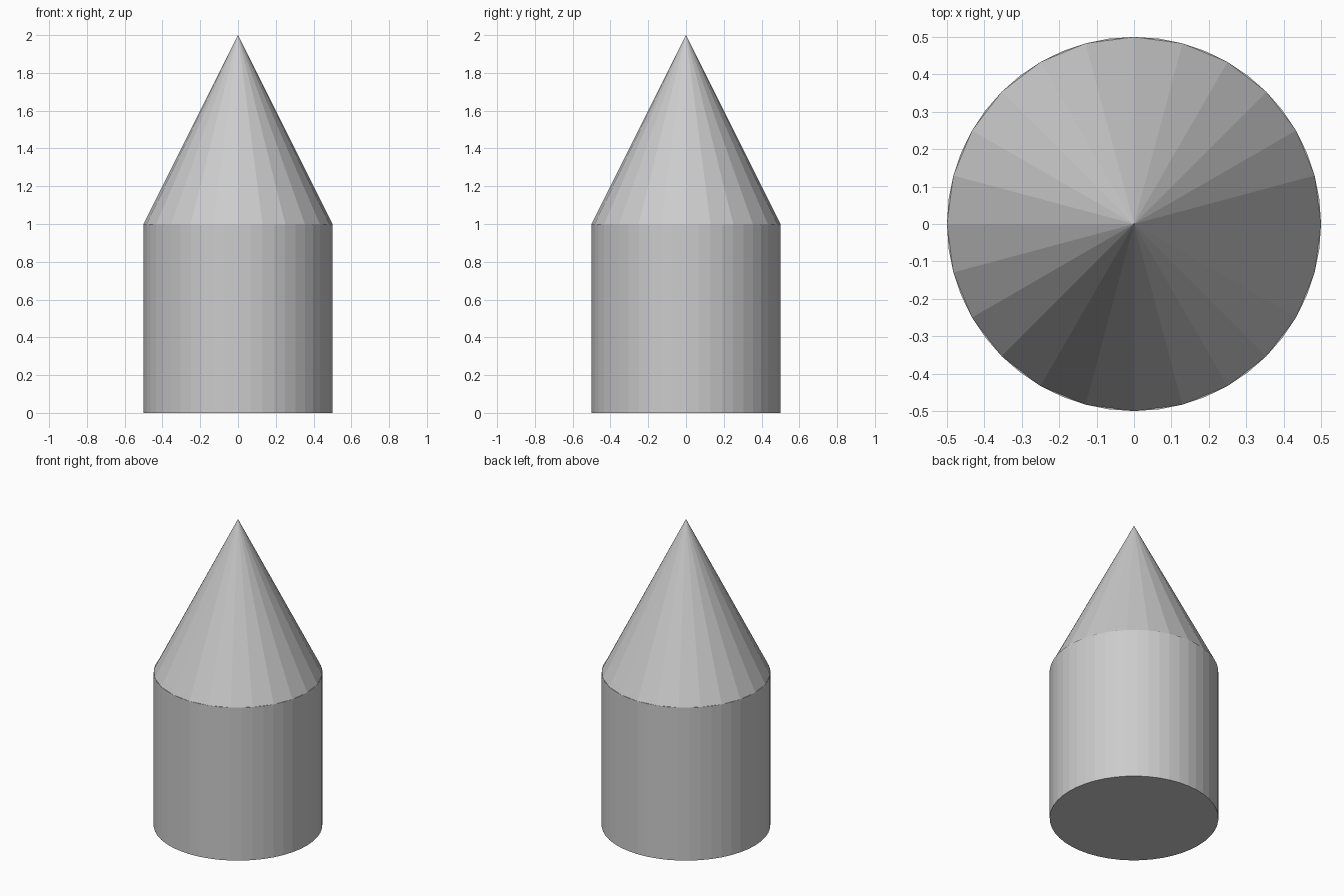
import bpy

if "Cube" in bpy.data.objects:
    bpy.data.objects.remove(bpy.data.objects["Cube"])

RADIUS = 0.5
BODY_HEIGHT = 1.0
TIP_HEIGHT = 1.0

# Cylindrical body standing on the ground
bpy.ops.mesh.primitive_cylinder_add(
    vertices=48, radius=RADIUS, depth=BODY_HEIGHT,
    location=(0, 0, BODY_HEIGHT / 2))
bpy.context.object.name = "body"

# Faceted conical tip with the same base radius
bpy.ops.mesh.primitive_cone_add(
    vertices=24, radius1=RADIUS, radius2=0, depth=TIP_HEIGHT,
    location=(0, 0, BODY_HEIGHT + TIP_HEIGHT / 2))
bpy.context.object.name = "conical_tip"
